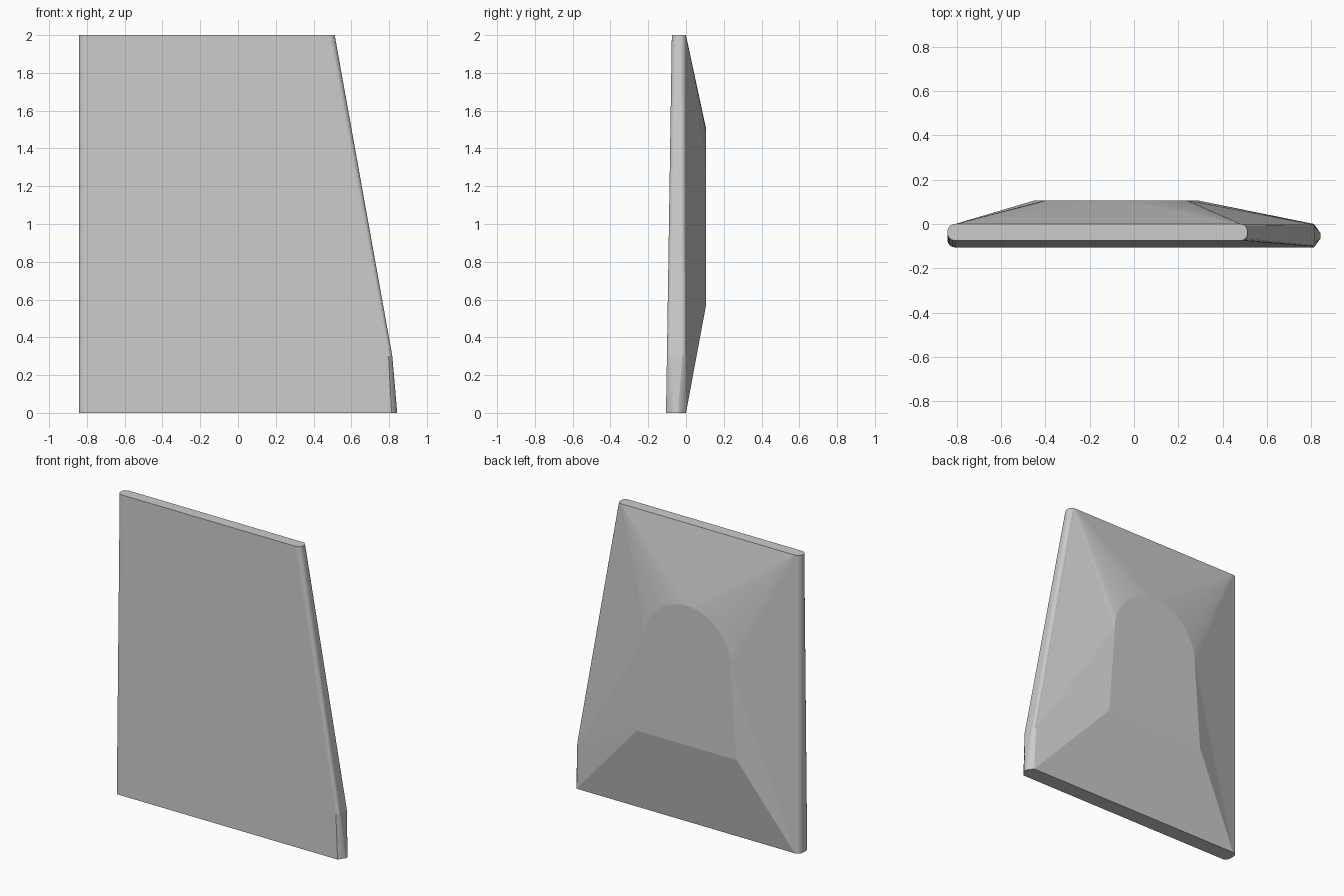
import bpy, bmesh, math

if "Cube" in bpy.data.objects:
    bpy.data.objects.remove(bpy.data.objects["Cube"])

X_LEFT = -0.843
INSET = 0.035
STEPS = 5

bm = bmesh.new()


def rounded_end(x, side, front, inset, z, steps=STEPS):
    """Rounded edge profile from the back rim (y=0) to the front face."""
    r = min(inset, -front / 2)
    pts = []
    for yc, a0 in ((-r, 90), (front + r, 0)):
        for i in range(steps):
            a = math.radians(a0 - 90 * i / (steps - 1))
            pts.append((x + side * inset * (math.cos(a) - 1), yc + r * math.sin(a), z))
    return pts


def chamfered_end(x, inset, front, z):
    """Same point count as rounded_end, but with straight chamfers."""
    ys = ((0, -0.042), (-0.064, front))
    pts = []
    for k, (a, b) in enumerate(ys):
        for i in range(STEPS):
            t = i / (STEPS - 1)
            dx = inset * ((1 - t) if k == 0 else t)
            pts.append((x - dx, a + (b - a) * t, z))
    return pts


# Slab edge: three stacked cross-sections (bottom, kink, top)
sections = []
for z, x_right, front in ((0, 0.843, -0.106), (0.3, 0.817, -0.101), (2, 0.512, -0.075)):
    left = rounded_end(X_LEFT, -1, front, INSET, z)
    if z == 0:
        right = chamfered_end(x_right, 0.03, front, z)
    else:
        right = rounded_end(x_right, 1, front, 0.02 if z == 0.3 else 0.03, z)
    sections.append([bm.verts.new(p) for p in left + right[::-1]])
for lo, hi in zip(sections, sections[1:]):
    for i in range(len(lo) - 1):
        bm.faces.new((lo[i], lo[i + 1], hi[i + 1], hi[i]))
bm.faces.new(sections[0])
bm.faces.new(sections[-1])

# Raised arched plateau on the back
Y, CX, R, N = 0.106, -0.08, 0.325, 24
arc = [bm.verts.new((CX - R * math.cos(math.pi * i / N), Y,
                     1.18 + 0.325 * math.sin(math.pi * i / N))) for i in range(N + 1)]
foot_l = bm.verts.new((-0.45, Y, 0.57))
foot_r = bm.verts.new((0.29, Y, 0.57))
bm.faces.new([foot_l] + arc + [foot_r])

# Slopes fanning from the rim corners to the plateau
bl, kl, tl = (s[0] for s in sections)
br, kr, tr = (s[-1] for s in sections)
mid = N // 2
for i in range(N):
    bm.faces.new((tl if i < mid else tr, arc[i], arc[i + 1]))
for tri in ((tl, arc[mid], tr), (tl, kl, arc[0]), (kl, bl, arc[0]), (bl, foot_l, arc[0]),
            (tr, arc[N], kr), (kr, arc[N], foot_r), (kr, foot_r, br)):
    bm.faces.new(tri)
bm.faces.new((bl, br, foot_r, foot_l))

bmesh.ops.recalc_face_normals(bm, faces=bm.faces)
mesh = bpy.data.meshes.new("tapered_panel")
bm.to_mesh(mesh)
bm.free()
panel = bpy.data.objects.new("tapered_panel", mesh)
bpy.context.collection.objects.link(panel)
